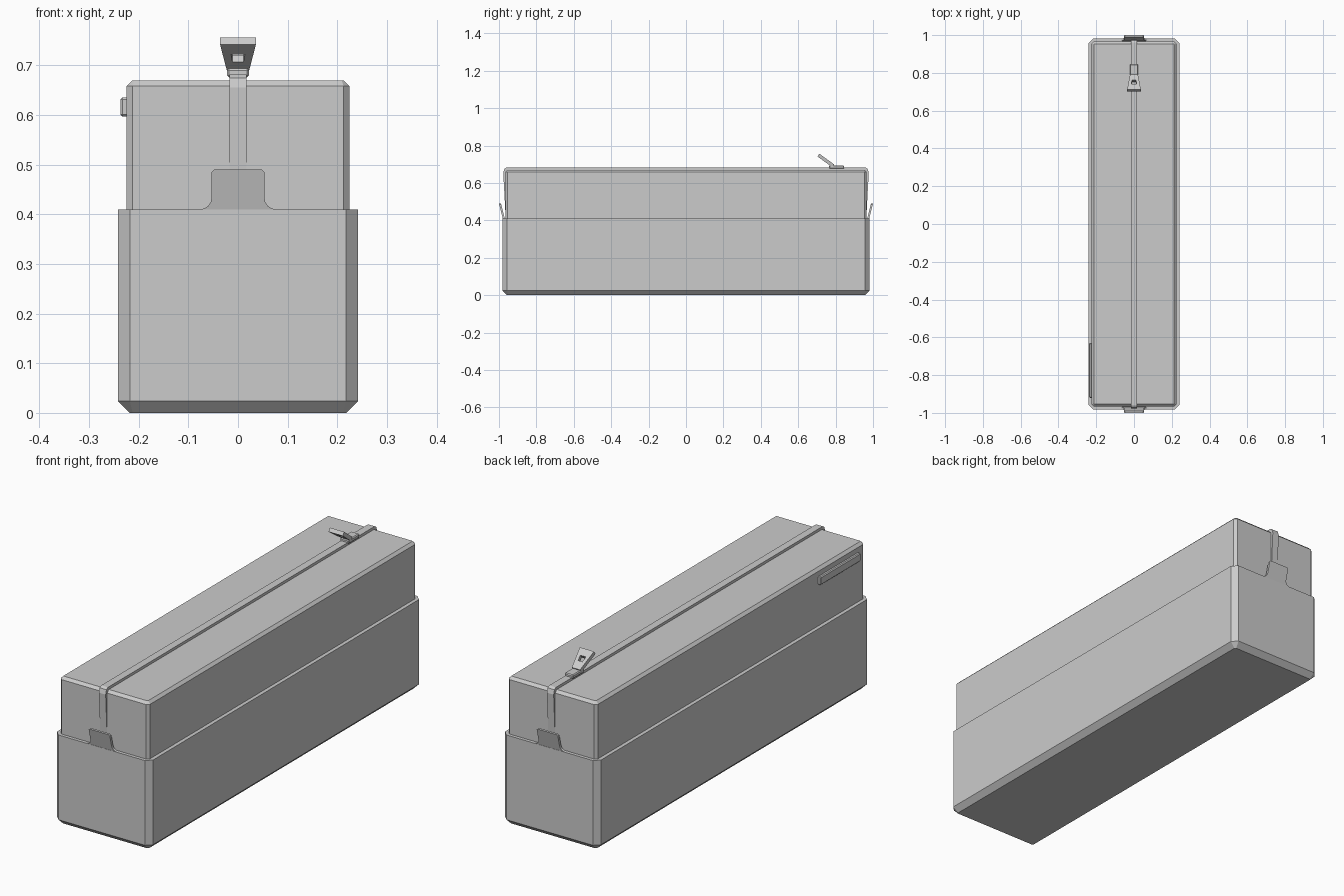
import bpy, bmesh, math
from mathutils import Matrix, Vector

if "Cube" in bpy.data.objects:
    bpy.data.objects.remove(bpy.data.objects["Cube"])


def finish(name, bm):
    bmesh.ops.recalc_face_normals(bm, faces=bm.faces[:])
    me = bpy.data.meshes.new(name)
    bm.to_mesh(me)
    bm.free()
    ob = bpy.data.objects.new(name, me)
    bpy.context.collection.objects.link(ob)
    return ob


def octagon(hx, hy, c, z):
    """Chamfered rectangle ring."""
    pts = []
    for sx, sy in ((1, 1), (-1, 1), (-1, -1), (1, -1)):
        a, b = (sx * hx, sy * (hy - c), z), (sx * (hx - c), sy * hy, z)
        pts += [a, b] if sx * sy > 0 else [b, a]
    return pts


def loft(name, rings, closed=False):
    """Skin a list of equal rings; cap both ends unless closed."""
    bm = bmesh.new()
    vs = [[bm.verts.new(p) for p in r] for r in rings]
    n = len(vs[0])
    pairs = list(zip(vs, vs[1:])) + ([(vs[-1], vs[0])] if closed else [])
    for a, b in pairs:
        for i in range(n):
            j = (i + 1) % n
            bm.faces.new((a[i], a[j], b[j], b[i]))
    if not closed:
        bm.faces.new(vs[0])
        bm.faces.new(vs[-1])
    return finish(name, bm)


def box(name, lo, hi, bevel):
    lo, hi = Vector(lo), Vector(hi)
    bm = bmesh.new()
    bmesh.ops.create_cube(bm, size=1, matrix=Matrix.Translation((lo + hi) / 2)
                          @ Matrix.Diagonal((*(hi - lo), 1)))
    bmesh.ops.bevel(bm, geom=bm.edges[:], offset=bevel, segments=1, affect='EDGES')
    return finish(name, bm)


# Lower sleeve with chamfered base, and the narrower upper body
loft("lower_case", [octagon(.218, .957, .006, 0), octagon(.242, .981, .024, .024),
                    octagon(.242, .981, .024, .41)])
loft("upper_case", [octagon(.225, .966, .012, .40), octagon(.225, .966, .012, .658),
                    octagon(.213, .954, .004, .67)])

# Zip strip over the top and down both ends
outer = [(-.964, .41), (-.977, .655), (-.971, .675), (-.96, .682)]
inner = [(-.950, .41), (-.960, .650), (-.957, .658), (-.95, .665)]
outer += [(-y, z) for y, z in reversed(outer)]
inner += [(-y, z) for y, z in reversed(inner)]
w = .017
loft("zip_strip", [[(-w, *o), (w, *o), (w, *i), (-w, *i)] for o, i in zip(outer, inner)])

# Flared end tabs with filleted feet
half = [(.053 + .024 - .024 * math.sin(a), .41 + .024 - .024 * math.cos(a))
        for a in (math.pi / 8 * k for k in range(5))]
half += [(.053, .485), (.048, .49)]
outline = half + [(-x, z) for x, z in reversed(half)]
for side, label in ((-1, "front_tab"), (1, "back_tab")):
    loft(label, [[(x, side * (y + (z - .41) * .25), z) for x, z in outline]
                 for y in (.980, .969)])

# Small side label
box("side_label", (-.237, -.92, .597), (-.22, -.63, .635), .004)

# Zip slider and tilted pull with a square hole
box("zip_slider", (-.022, .765, .676), (.022, .845, .694), .004)
t = .018
hole = [(-.011, .038), (.011, .038), (.014, .064), (-.014, .064)]
plate = [(-.021, 0), (.021, 0), (.036, .098), (-.036, .098)]
pull = loft("zip_pull", [[(x, -s, z) for x, s in ring] for ring, z in
                         ((plate, 0), (plate, t), (hole, t), (hole, 0))], closed=True)
pull.data.transform(Matrix.Translation((0, .782, .684)) @ Matrix.Rotation(-math.radians(36), 4, 'X'))
